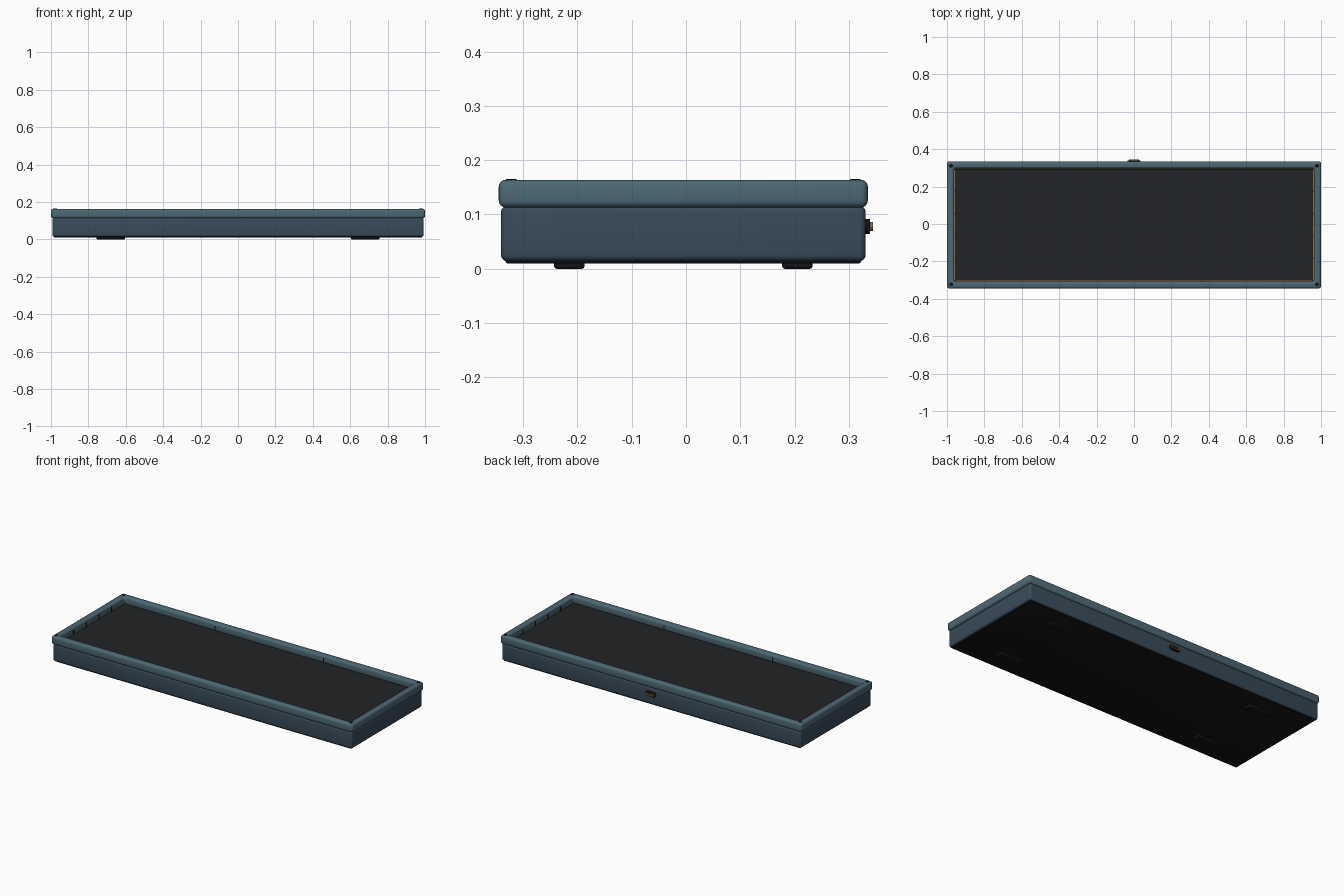
import bpy, bmesh, math

if "Cube" in bpy.data.objects:
    bpy.data.objects.remove(bpy.data.objects["Cube"])

CY = -0.005  # case centre in y; the port sticks out at the back


def material(name, rgb):
    m = bpy.data.materials.new(name)
    m.diffuse_color = (*rgb, 1)
    m.use_nodes = True
    m.node_tree.nodes["Principled BSDF"].inputs["Base Color"].default_value = m.diffuse_color
    return m


FRAME = material("frame_blue", (0.075, 0.14, 0.175))
BODY = material("body_blue", (0.04, 0.07, 0.10))
BLACK = material("black_rubber", (0.007, 0.007, 0.008))
PANEL = material("panel_dark", (0.016, 0.017, 0.020))
COPPER = material("copper", (0.30, 0.15, 0.06))


def finish(name, bm, mat, bevel=0, segments=4):
    bmesh.ops.recalc_face_normals(bm, faces=bm.faces)
    me = bpy.data.meshes.new(name)
    bm.to_mesh(me)
    bm.free()
    ob = bpy.data.objects.new(name, me)
    bpy.context.collection.objects.link(ob)
    me.materials.append(mat)
    bpy.ops.object.select_all(action='DESELECT')
    bpy.context.view_layer.objects.active = ob
    ob.select_set(True)
    if bevel:
        b = ob.modifiers.new("bevel", 'BEVEL')
        b.width, b.segments, b.limit_method = bevel, segments, 'ANGLE'
        bpy.ops.object.modifier_apply(modifier="bevel")
    bpy.ops.object.shade_smooth_by_angle(angle=math.radians(35))
    return ob


def box(name, x, y, z0, z1, hx, hy, mat, bevel=0, segments=3):
    bm = bmesh.new()
    bmesh.ops.create_cube(bm, size=1)
    for v in bm.verts:
        v.co = (x + v.co.x * 2 * hx, y + v.co.y * 2 * hy, z0 if v.co.z < 0 else z1)
    return finish(name, bm, mat, bevel, segments)


def ring(name, outer, inner, axis, a0, a1, mat, bevel=0, centre=(0, 0)):
    """Closed band between two outlines, extruded along z or y."""
    bm = bmesh.new()

    def loop(pts, a):
        out = []
        for u, v in pts:
            u, v = u + centre[0], v + centre[1]
            out.append(bm.verts.new((u, v, a) if axis == 'z' else (u, a, v)))
        return out

    loops = [loop(outer, a0), loop(outer, a1), loop(inner, a1), loop(inner, a0)]
    n = len(outer)
    for k in range(4):
        p, q = loops[k], loops[(k + 1) % 4]
        for i in range(n):
            j = (i + 1) % n
            bm.faces.new((p[i], p[j], q[j], q[i]))
    return finish(name, bm, mat, bevel)


def rect(hx, hy):
    return [(-hx, -hy), (hx, -hy), (hx, hy), (-hx, hy)]


def pill(hx, r, steps=10):
    pts = []
    for s, start in ((1, -90), (-1, 90)):
        for i in range(steps + 1):
            a = math.radians(start + 180 * i / steps)
            pts.append((s * (hx - r) + r * math.cos(a), r * math.sin(a)))
    return pts


# Lower case and bottom cover
box("lower_case", 0, CY, 0.014, 0.116, 0.993, 0.336, BODY, 0.012, 4)
box("bottom_cover", 0, CY, 0.010, 0.020, 0.983, 0.327, BLACK, 0.003, 2)

# Raised top frame
ring("top_frame", rect(1.0, 0.34), rect(0.962, 0.303), 'z', 0.113, 0.164,
     FRAME, 0.013, (0, CY))

# Copper plate with the dark panel on it
box("copper_plate", 0, CY, 0.108, 0.122, 0.964, 0.305, COPPER)
box("dark_panel", 0, CY, 0.118, 0.126, 0.957, 0.298, PANEL, 0.001, 1)

# Small tabs around the inside wall of the frame
for s in (-1, 1):
    for x in (-0.36, 0.36):
        box("long_side_tab", x, CY + s * 0.302, 0.116, 0.148, 0.003, 0.002, BLACK)
    for y in (-0.18, -0.06, 0.06, 0.18):
        box("short_side_tab", s * 0.961, CY + y, 0.116, 0.148, 0.002, 0.003, BLACK)

# Feet and frame screws
for sx in (-1, 1):
    for sy in (-1, 1):
        box("foot", sx * 0.68, CY + sy * 0.21, 0, 0.014, 0.076, 0.028, BLACK, 0.005)
        bm = bmesh.new()
        bmesh.ops.create_cone(bm, cap_ends=True, segments=24, radius1=0.010,
                              radius2=0.010, depth=0.010)
        bmesh.ops.translate(bm, verts=bm.verts, vec=(sx * 0.978, CY + sy * 0.317, 0.1605))
        finish("frame_screw", bm, BLACK, 0.002, 2)

# Cable port at the back
ring("port_surround", pill(0.034, 0.014), pill(0.027, 0.008), 'y', 0.325, 0.339,
     BLACK, 0.002, (0, 0.078))
ring("port_shell", pill(0.027, 0.0085), pill(0.024, 0.006), 'y', 0.325, 0.344,
     COPPER, 0, (0, 0.078))
box("port_tongue", 0, 0.333, 0.0765, 0.0795, 0.017, 0.007, BLACK)
